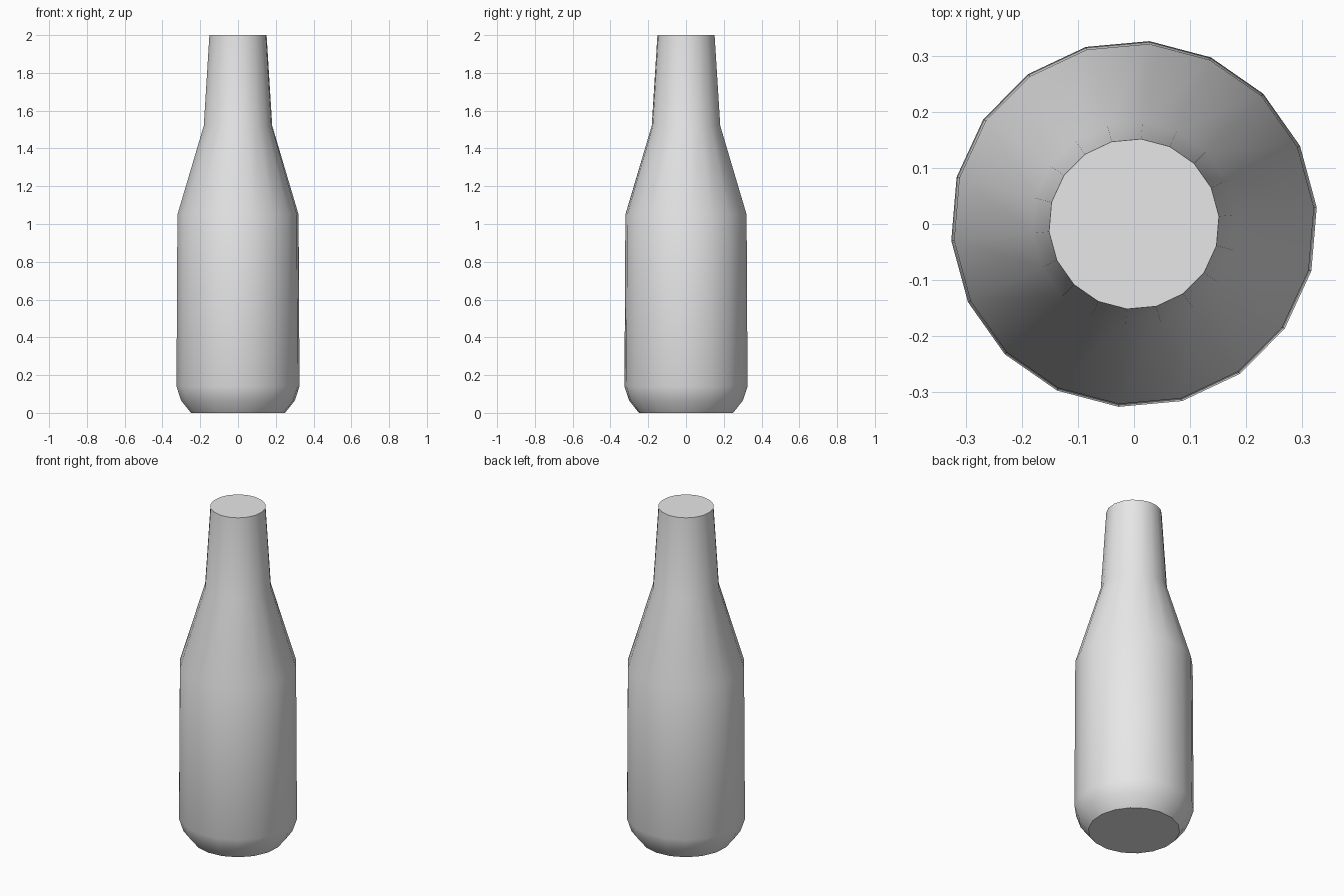
import bpy, bmesh
from math import cos, sin, radians

cube = bpy.data.objects.get("Cube")
if cube:
    bpy.data.objects.remove(cube, do_unlink=True)

SIDES = 18
TURN = radians(5.2)

# Bottle outline as (radius, height), from base to mouth
PROFILE = [(0.25, 0.0), (0.302, 0.065), (0.327, 0.14),
           (0.322, 1.05), (0.182, 1.52), (0.152, 2.0)]

# Plain grey
grey = bpy.data.materials.new("light_grey")
grey.use_nodes = True
colour = (0.8, 0.8, 0.8, 1.0)
grey.diffuse_color = colour
grey.node_tree.nodes["Principled BSDF"].inputs["Base Color"].default_value = colour

# Rings of the bottle, bridged, with flat caps at both ends
bm = bmesh.new()
rings = []
for r, z in PROFILE:
    angles = [TURN + radians(360 * i / SIDES) for i in range(SIDES)]
    rings.append([bm.verts.new((r * cos(a), r * sin(a), z)) for a in angles])
for low, high in zip(rings, rings[1:]):
    for i in range(SIDES):
        j = (i + 1) % SIDES
        bm.faces.new((low[i], low[j], high[j], high[i]))
bm.faces.new(rings[0][::-1])
bm.faces.new(rings[-1])

mesh = bpy.data.meshes.new("bottle")
bm.to_mesh(mesh)
bm.free()
mesh.materials.append(grey)
bottle = bpy.data.objects.new("bottle", mesh)
bpy.context.collection.objects.link(bottle)

# Smooth walls, sharp rims at the caps
bpy.ops.object.select_all(action="DESELECT")
bottle.select_set(True)
bpy.context.view_layer.objects.active = bottle
bpy.ops.object.shade_smooth_by_angle(angle=radians(40))
